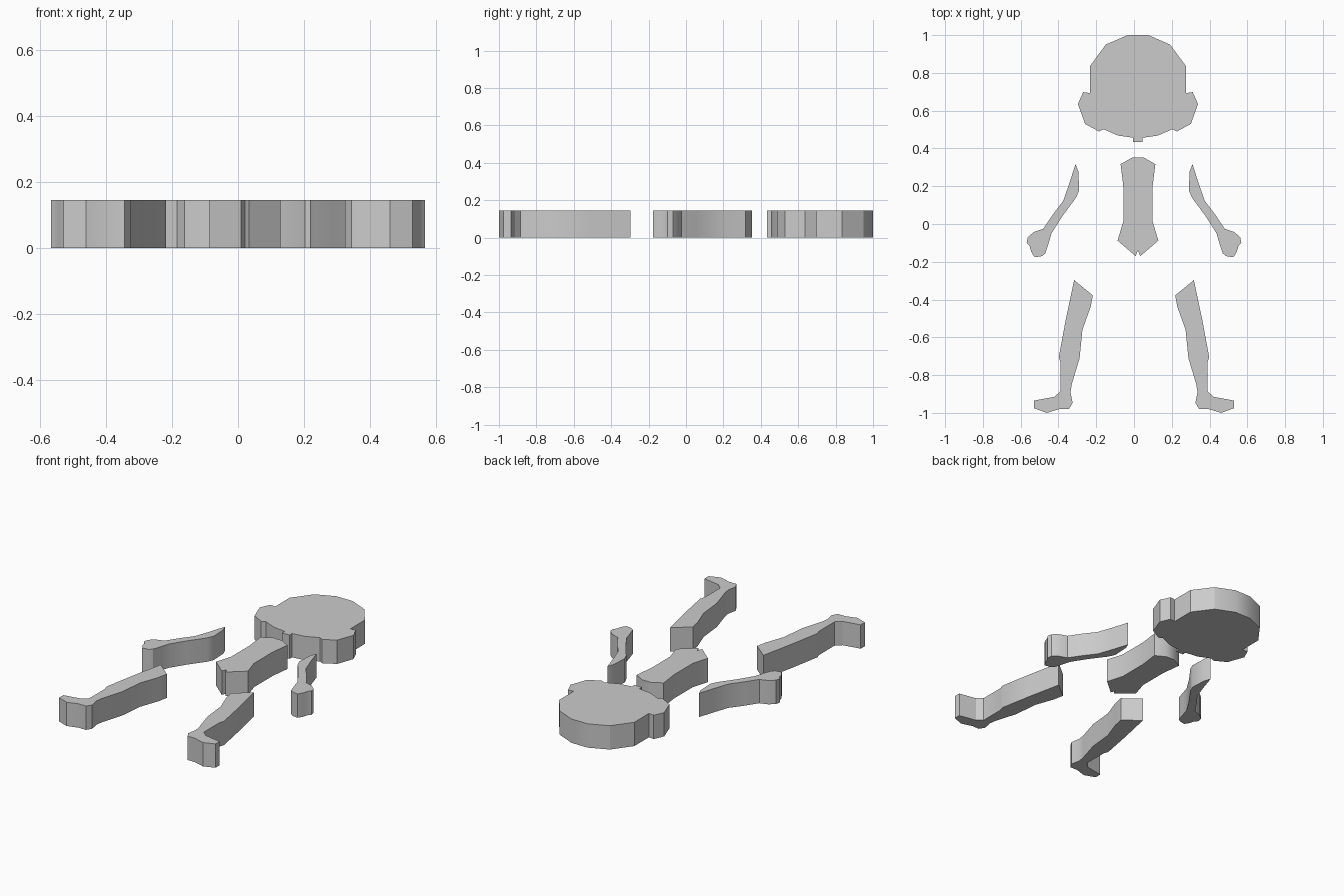
import bpy, bmesh

if "Cube" in bpy.data.objects:
    bpy.data.objects.remove(bpy.data.objects["Cube"])

THICK = 0.146
MID = 0.021  # head and torso share a slightly offset axis


def plate(name, outline):
    """Extrude a closed outline into a flat-topped plate resting on z = 0."""
    bm = bmesh.new()
    face = bm.faces.new([bm.verts.new((x, y, 0)) for x, y in outline])
    ext = bmesh.ops.extrude_face_region(bm, geom=[face], use_keep_orig=True)
    top = [g for g in ext["geom"] if isinstance(g, bmesh.types.BMVert)]
    bmesh.ops.translate(bm, verts=top, vec=(0, 0, THICK))
    bmesh.ops.recalc_face_normals(bm, faces=bm.faces)
    mesh = bpy.data.meshes.new(name)
    bm.to_mesh(mesh)
    bm.free()
    obj = bpy.data.objects.new(name, mesh)
    bpy.context.collection.objects.link(obj)
    bpy.ops.object.select_all(action='DESELECT')
    obj.select_set(True)
    bpy.context.view_layer.objects.active = obj
    bpy.ops.object.shade_smooth_by_angle()
    return obj


def symmetric(half):
    """Complete a right-half outline about the body axis."""
    right = [(MID + x, y) for x, y in half]
    left = [(MID - x, y) for x, y in reversed(half) if x > 0]
    return right + left


def pair(name, outline):
    """Make a limb on each side."""
    plate(name + "_right", outline)
    plate(name + "_left", [(-x, y) for x, y in outline])


# Head with ears and a small neck tab
plate("head", symmetric([
    (0.055, 1.0), (0.17, 0.95), (0.255, 0.835), (0.255, 0.693), (0.29, 0.698),
    (0.318, 0.635), (0.28, 0.53), (0.207, 0.49), (0.183, 0.502),
    (0.105, 0.468), (0.025, 0.457), (0.025, 0.433)]))

# Torso with a narrow notch at the bottom
plate("torso", symmetric([
    (0.03, 0.352), (0.092, 0.317), (0.077, 0.195), (0.077, 0.015),
    (0.108, -0.088), (0.012, -0.17), (0.0, -0.14)]))

# Arms, from shoulder tip down the inner edge and back up the outer edge
pair("arm", [
    (0.31, 0.317), (0.295, 0.28), (0.29, 0.178), (0.308, 0.138),
    (0.38, 0.04), (0.437, -0.05), (0.45, -0.095), (0.469, -0.155),
    (0.488, -0.17), (0.526, -0.176), (0.544, -0.148), (0.553, -0.115),
    (0.568, -0.1), (0.562, -0.07), (0.53, -0.042), (0.48, -0.025),
    (0.43, 0.05), (0.375, 0.122), (0.34, 0.222)])

# Legs with outward-pointing feet
pair("leg", [
    (0.317, -0.297), (0.218, -0.378), (0.23, -0.44), (0.273, -0.56),
    (0.288, -0.71), (0.33, -0.85), (0.336, -0.89), (0.325, -0.948),
    (0.345, -0.98), (0.395, -0.98), (0.462, -1.0), (0.53, -0.975),
    (0.53, -0.935), (0.422, -0.915), (0.388, -0.885), (0.388, -0.735),
    (0.398, -0.705), (0.362, -0.51)])
